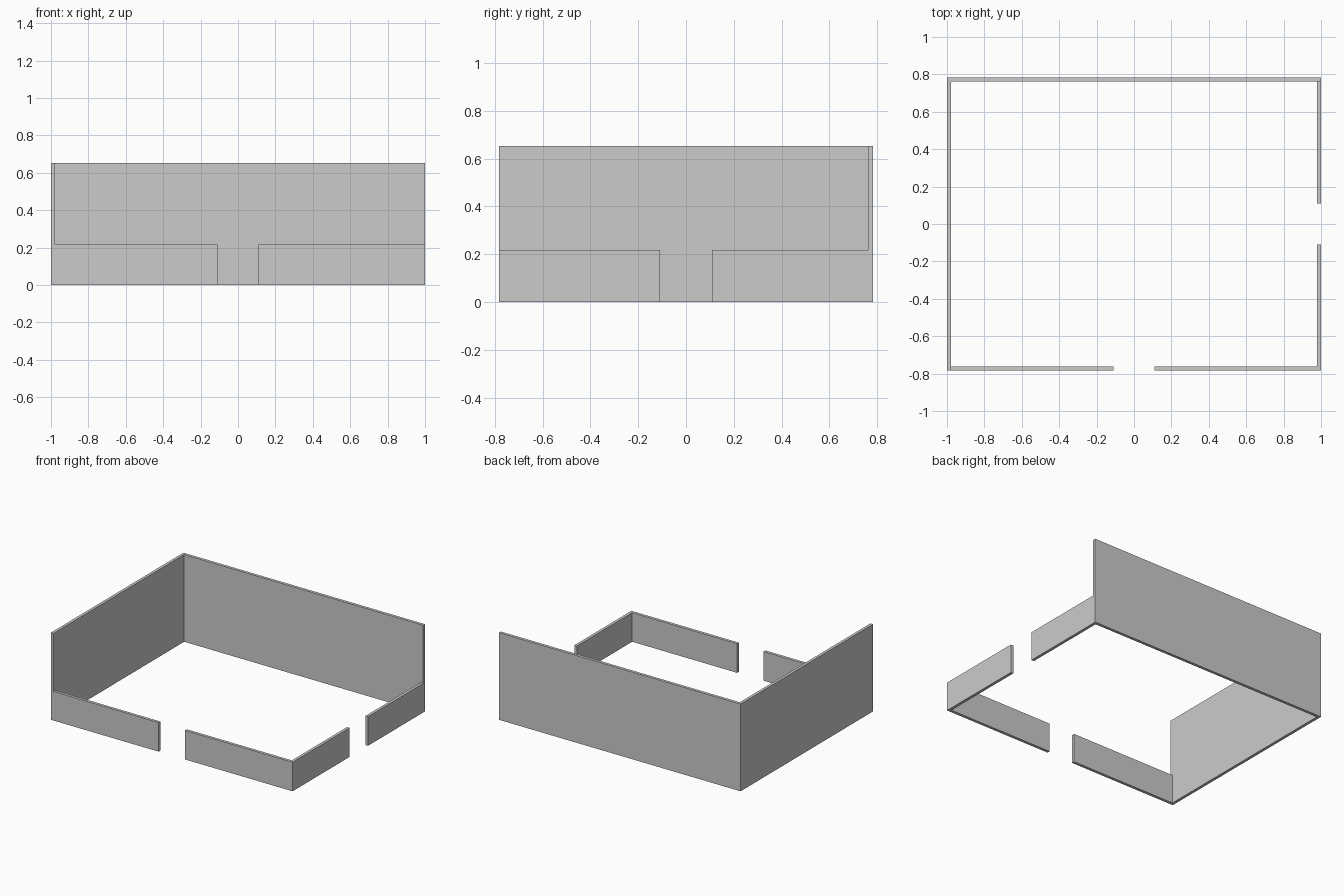
import bpy
import bmesh

if "Cube" in bpy.data.objects:
    bpy.data.objects.remove(bpy.data.objects["Cube"])

U = 2 / 9.2                      # one wall module
X, Y = 4.6 * U, 3.6 * U          # outer half sizes
T = 0.1 * U                      # wall thickness
TALL, LOW = 3 * U, U             # wall heights
GAP = 0.5 * U                    # half doorway width


def wall(name, footprint, height):
    """Extrude a counter-clockwise floor outline straight up from z = 0."""
    bm = bmesh.new()
    base = bm.faces.new([bm.verts.new((x, y, 0)) for x, y in footprint])
    top = bmesh.ops.extrude_face_region(bm, geom=[base], use_keep_orig=True)
    verts = [g for g in top["geom"] if isinstance(g, bmesh.types.BMVert)]
    bmesh.ops.translate(bm, vec=(0, 0, height), verts=verts)
    bmesh.ops.recalc_face_normals(bm, faces=bm.faces)
    mesh = bpy.data.meshes.new(name)
    bm.to_mesh(mesh)
    bm.free()
    bpy.context.collection.objects.link(bpy.data.objects.new(name, mesh))


def rect(x0, x1, y0, y1):
    return [(x0, y0), (x1, y0), (x1, y1), (x0, y1)]


# Tall L-shaped wall: left side and back
wall("tall_corner_wall", [(-X, -Y), (-X + T, -Y), (-X + T, Y - T),
                          (X, Y - T), (X, Y), (-X, Y)], TALL)

# Low L-shaped wall at the front right corner, between the two doorways
wall("low_corner_wall", [(GAP, -Y), (X, -Y), (X, -GAP), (X - T, -GAP),
                         (X - T, -Y + T), (GAP, -Y + T)], LOW)

# Low straight walls on the far side of each doorway
wall("low_front_wall", rect(-X + T, -GAP, -Y, -Y + T), LOW)
wall("low_right_wall", rect(X - T, X, GAP, Y - T), LOW)
